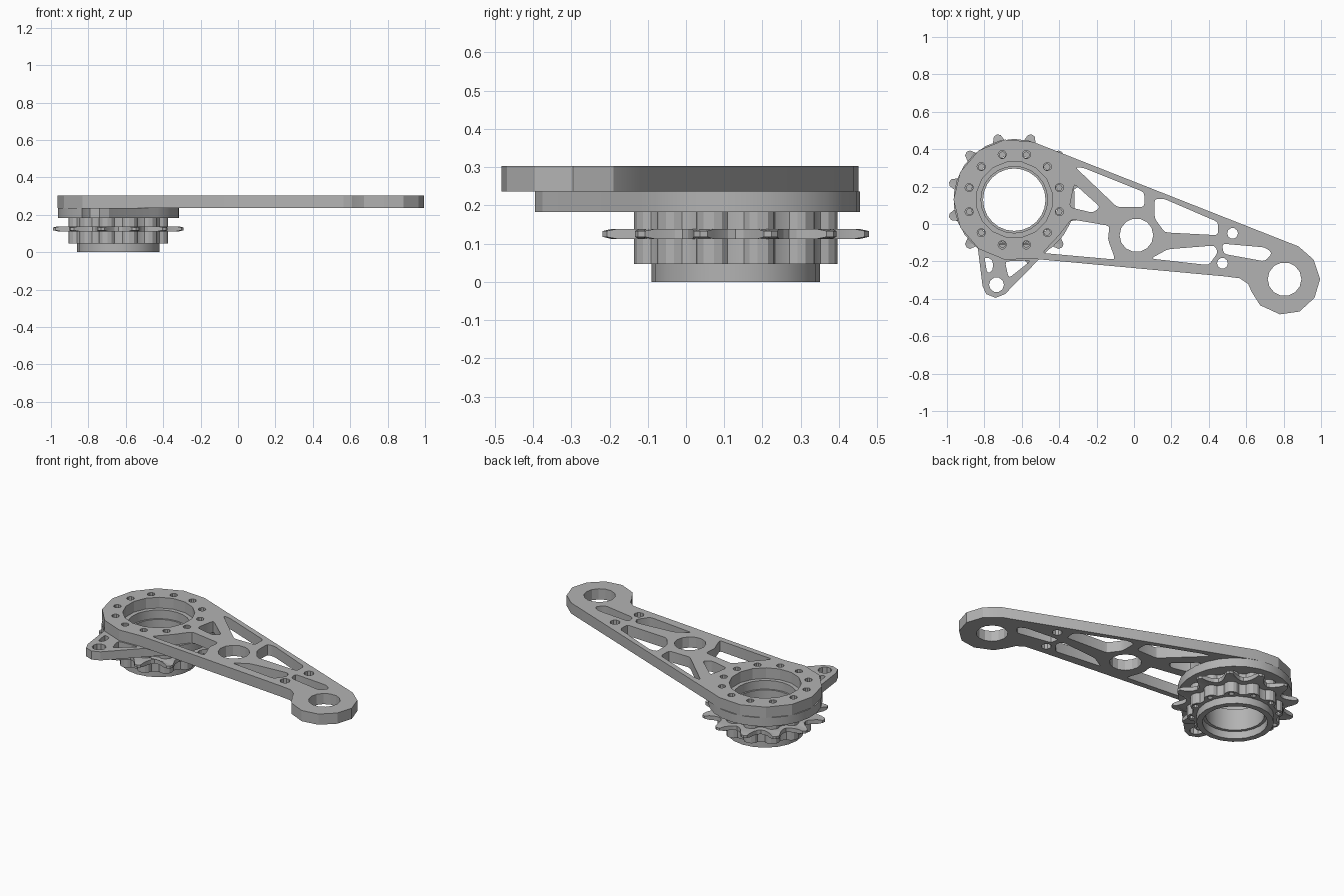
import bpy, bmesh, math

if "Cube" in bpy.data.objects:
    bpy.data.objects.remove(bpy.data.objects["Cube"])

steel = bpy.data.materials.new("grey_steel")
steel.diffuse_color = (0.45, 0.45, 0.45, 1)
steel.use_nodes = True
steel.node_tree.nodes["Principled BSDF"].inputs["Base Color"].default_value = steel.diffuse_color
C = (-0.64, 0.13)          # axis of the chainring end


def polar(r, deg, c=C):
    a = math.radians(deg)
    return (c[0] + r * math.cos(a), c[1] + r * math.sin(a))


def circle(c, r, n, start=0):
    return [polar(r, start + 360 * i / n, c) for i in range(n)]


def rounded(pts, r=0.018):
    """Clip each corner with two small chamfers, giving a rounded pocket."""
    out = []
    for i, p in enumerate(pts):
        ends = []
        for q in (pts[i - 1], pts[(i + 1) % len(pts)]):
            d = math.dist(p, q)
            t = min(r, d * 0.4) / d
            ends.append((p[0] + (q[0] - p[0]) * t, p[1] + (q[1] - p[1]) * t))
        a, b = ends
        mid = tuple(0.25 * a[k] + 0.5 * p[k] + 0.25 * b[k] for k in (0, 1))
        out += [a, mid, b]
    return out


def slab(name, loops, z0, z1):
    """Extrude an outline (first loop) with holes (other loops)."""
    cu = bpy.data.curves.new(name, 'CURVE')
    cu.dimensions = '2D'
    cu.fill_mode = 'BOTH'
    cu.extrude = (z1 - z0) / 2
    for loop in loops:
        s = cu.splines.new('POLY')
        s.points.add(len(loop) - 1)
        for pt, (x, y) in zip(s.points, loop):
            pt.co = (x, y, 0, 1)
        s.use_cyclic_u = True
    tmp = bpy.data.objects.new(name, cu)
    bpy.context.collection.objects.link(tmp)
    bpy.context.view_layer.update()
    me = bpy.data.meshes.new_from_object(
        tmp.evaluated_get(bpy.context.evaluated_depsgraph_get()))
    bpy.data.objects.remove(tmp)
    bm = bmesh.new()
    bm.from_mesh(me)
    bmesh.ops.remove_doubles(bm, verts=bm.verts, dist=1e-5)
    bmesh.ops.translate(bm, verts=bm.verts, vec=(0, 0, (z0 + z1) / 2))
    bmesh.ops.recalc_face_normals(bm, faces=bm.faces)
    bm.to_mesh(me)
    bm.free()
    me.materials.clear()
    me.materials.append(steel)
    ob = bpy.data.objects.new(name, me)
    bpy.context.collection.objects.link(ob)
    bpy.ops.object.select_all(action='DESELECT')
    ob.select_set(True)
    bpy.context.view_layer.objects.active = ob
    bpy.ops.object.shade_smooth_by_angle(angle=math.radians(20))
    return ob


def bolts(r, size):
    return [circle(polar(r, 15 + 30 * k), size, 10) for k in range(12)]


# Arm plate: round end, taper, small round end
outline = [polar(0.325, a) for a in range(72, 262, 27)] + [
    (-0.55, -0.185), (0.485, -0.28), (0.565, -0.29), (0.61, -0.32),
    (0.63, -0.365), (0.675, -0.435), (0.78, -0.483), (0.885, -0.468),
    (0.965, -0.395), (0.995, -0.295), (0.96, -0.19), (0.88, -0.12)]

# Lightening pockets
pockets = [
    [(-0.315, 0.305), (-0.27, 0.30), (0.055, 0.17), (0.055, 0.09), (-0.09, 0.09)],
    [(0.11, 0.135), (0.16, 0.135), (0.45, 0.01), (0.45, -0.06), (0.165, -0.045), (0.11, 0.03)],
    [(0.18, -0.135), (0.43, -0.115), (0.45, -0.15), (0.40, -0.22), (0.09, -0.185)],
    [(0.47, -0.105), (0.70, -0.125), (0.74, -0.155), (0.70, -0.20), (0.48, -0.16)],
    [(-0.49, -0.155), (-0.40, -0.06), (-0.335, 0.025), (-0.13, -0.01),
     (-0.14, -0.08), (-0.10, -0.19)],
    [(-0.32, 0.215), (-0.18, 0.09), (-0.22, 0.06), (-0.345, 0.09)]]
bores = [circle(C, 0.205, 16, 11), circle((0.013, -0.06), 0.09, 14),
         circle((0.805, -0.295), 0.09, 14),
         circle((0.527, -0.05), 0.029, 10), circle((0.473, -0.21), 0.029, 10)]
slab("arm_plate", [outline] + [rounded(p) for p in pockets] + bores
     + bolts(0.25, 0.022), 0.236, 0.303)

# Spacer with the cut-out anchor ear
ear = [(-0.835, -0.13), (-0.81, -0.33), (-0.79, -0.375), (-0.74, -0.395),
       (-0.69, -0.375), (-0.46, -0.14)]
spacer = [polar(0.325, a) for a in range(-50, 231, 14)] + ear
slab("spacer_with_ear", [
    spacer, circle(C, 0.178, 24), circle((-0.735, -0.325), 0.04, 10),
    rounded([(-0.80, -0.175), (-0.755, -0.19), (-0.755, -0.25), (-0.785, -0.265)]),
    rounded([(-0.69, -0.20), (-0.55, -0.195), (-0.67, -0.29)])]
    + bolts(0.25, 0.022), 0.182, 0.236)

# Scalloped hub
hub = []
for k in range(12):
    hub += [polar(r, 15 + 30 * k + a) for a, r in (
        (-15, 0.24), (-10, 0.244), (-7, 0.262), (-3, 0.272),
        (3, 0.272), (7, 0.262), (10, 0.244))]
slab("hub", [hub, circle(C, 0.167, 24)] + bolts(0.247, 0.016), 0.046, 0.182)

# Toothed ring
teeth = []
for k in range(12):
    teeth += [polar(r, 15 + 30 * k + a) for a, r in (
        (-15, 0.278), (-11, 0.285), (-7.5, 0.304), (-5, 0.33), (-3, 0.354),
        (0, 0.361), (3, 0.354), (5, 0.33), (7.5, 0.304), (11, 0.285))]
ring = slab("toothed_ring", [teeth, circle(C, 0.235, 24)], 0.112, 0.138)
for v in ring.data.vertices:           # thin the tooth tips
    if math.dist(v.co[:2], C) > 0.35:
        v.co.z = 0.125 + (v.co.z - 0.125) * 0.6

# Lower collar
slab("lower_collar", [circle(C, 0.22, 20), circle(C, 0.185, 24)], 0.0, 0.046)
